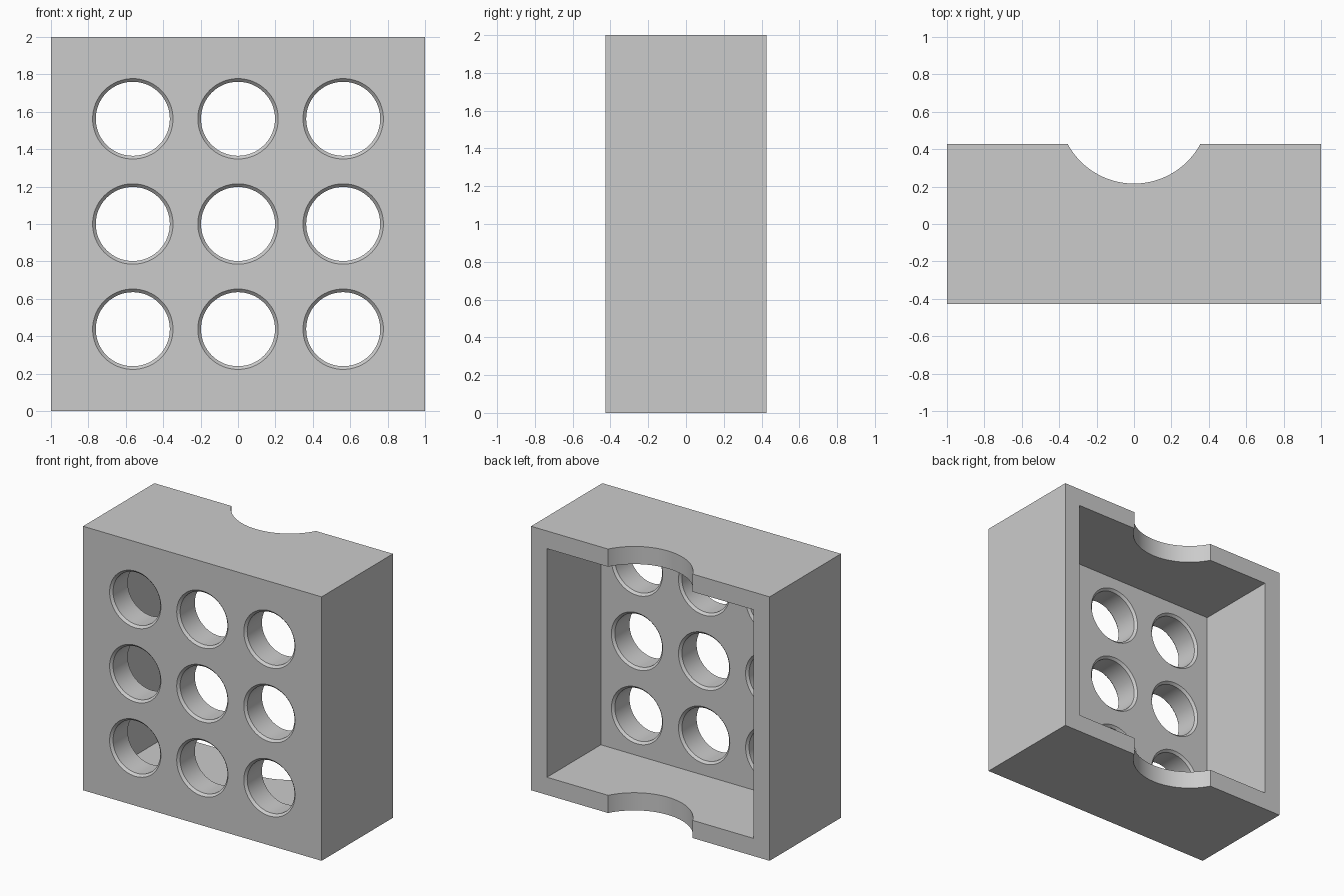
import bpy, bmesh
from math import cos, sin, pi
from mathutils import Matrix

# Remove the default cube
cube = bpy.data.objects.get("Cube")
if cube:
    bpy.data.objects.remove(cube, do_unlink=True)

HALF_DEPTH = 0.427
WALL = 0.134
FRONT = -HALF_DEPTH
PLATE_BACK = FRONT + 0.21
HOLE_R, CHAMFER, PITCH = 0.198, 0.017, 0.5625
NOTCH_R, NOTCH_Y = 0.403, 0.619
SIDES = 64

grey = bpy.data.materials.new("plain grey")
grey.use_nodes = True
colour = (0.6, 0.6, 0.6, 1)
grey.diffuse_color = colour
grey.node_tree.nodes["Principled BSDF"].inputs["Base Color"].default_value = colour


def finish(bm, name):
    bmesh.ops.recalc_face_normals(bm, faces=bm.faces)
    mesh = bpy.data.meshes.new(name)
    bm.to_mesh(mesh)
    bm.free()
    mesh.materials.append(grey)
    obj = bpy.data.objects.new(name, mesh)
    bpy.context.collection.objects.link(obj)
    return obj


def box(name, width, y0, y1, z0, z1):
    bm = bmesh.new()
    bmesh.ops.create_cube(bm, size=1)
    bmesh.ops.scale(bm, vec=(width, y1 - y0, z1 - z0), verts=bm.verts)
    bmesh.ops.translate(bm, vec=(0, (y0 + y1) / 2, (z0 + z1) / 2), verts=bm.verts)
    return finish(bm, name)


def add_hole(bm, x, z):
    # Straight bore flaring outward through both faces of the plate
    over = 0.02
    profile = [(FRONT - over, HOLE_R + CHAMFER + over), (FRONT + CHAMFER, HOLE_R),
               (PLATE_BACK - CHAMFER, HOLE_R), (PLATE_BACK + over, HOLE_R + CHAMFER + over)]
    angles = [2 * pi * i / SIDES for i in range(SIDES)]
    rings = [[bm.verts.new((x + r * cos(a), y, z + r * sin(a))) for a in angles]
             for y, r in profile]
    for a, b in zip(rings, rings[1:]):
        for i in range(SIDES):
            j = (i + 1) % SIDES
            bm.faces.new((a[i], a[j], b[j], b[i]))
    bm.faces.new(rings[0])
    bm.faces.new(rings[-1])


# Outer block
body = box("perforated_box", 2, FRONT, HALF_DEPTH, 0, 2)

# Cavity open at the back
cavity = box("cavity_cutter", 2 - 2 * WALL, PLATE_BACK, HALF_DEPTH + 0.2, WALL, 2 - WALL)

# Three by three chamfered holes
bm = bmesh.new()
for col in (-1, 0, 1):
    for row in (-1, 0, 1):
        add_hole(bm, col * PITCH, 1 + row * PITCH)
holes = finish(bm, "hole_cutter")

# Round finger notch through the top and bottom walls
bm = bmesh.new()
bmesh.ops.create_cone(bm, cap_ends=True, segments=96, radius1=NOTCH_R, radius2=NOTCH_R,
                      depth=3, matrix=Matrix.Translation((0, NOTCH_Y, 1)))
notch = finish(bm, "notch_cutter")

# Cut everything, then discard the cutters
bpy.ops.object.select_all(action='DESELECT')
bpy.context.view_layer.objects.active = body
body.select_set(True)
for cutter in (cavity, holes, notch):
    cutter.hide_render = True
    mod = body.modifiers.new(cutter.name, 'BOOLEAN')
    mod.operation = 'DIFFERENCE'
    mod.solver = 'EXACT'
    mod.object = cutter
    bpy.ops.object.modifier_apply(modifier=mod.name)
    bpy.data.objects.remove(cutter, do_unlink=True)

bpy.ops.object.shade_smooth_by_angle(angle=pi / 9)
